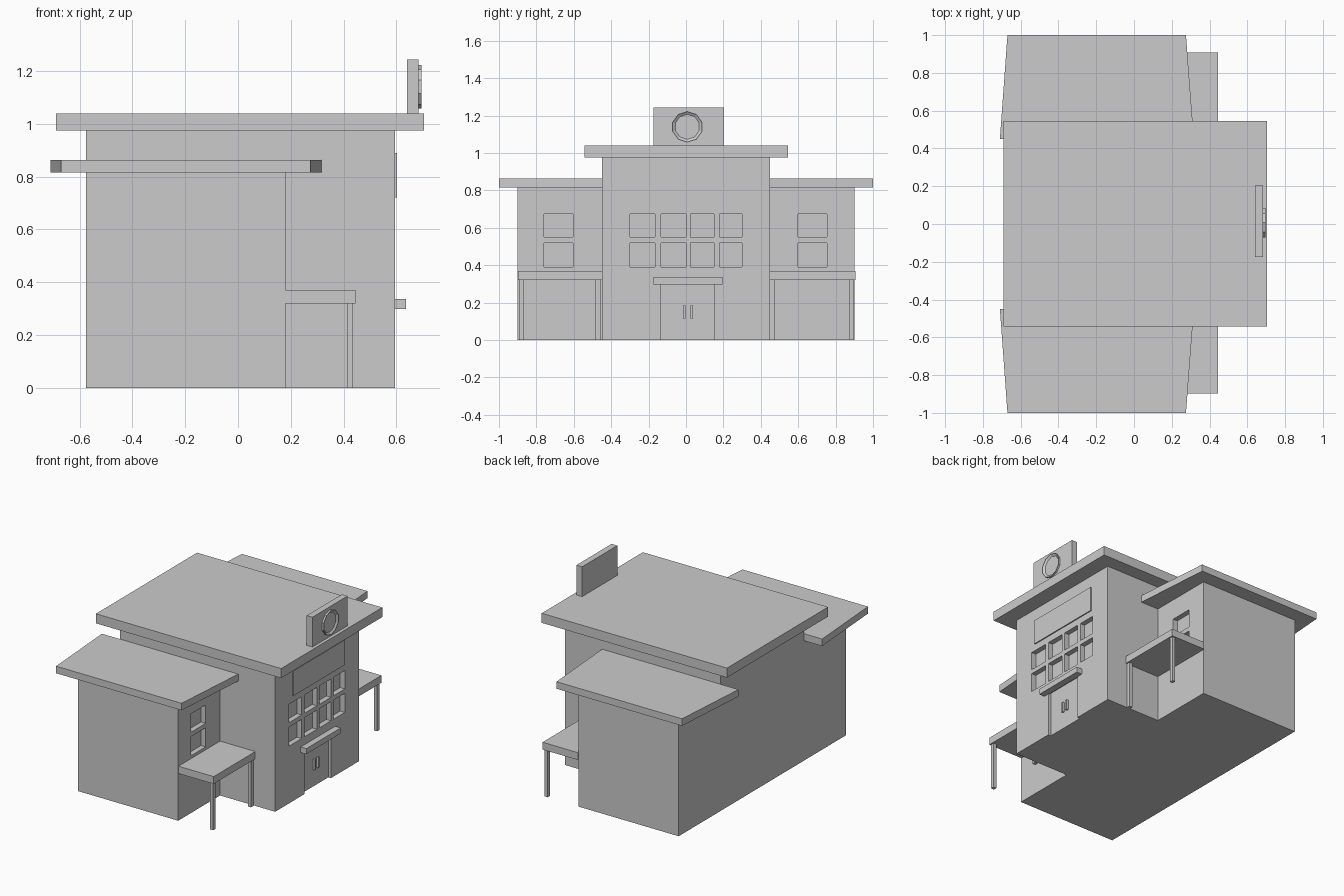
import bpy, bmesh, math
from mathutils import Matrix, Vector

if "Cube" in bpy.data.objects:
    bpy.data.objects.remove(bpy.data.objects["Cube"])


def finish(name, bm):
    bmesh.ops.recalc_face_normals(bm, faces=bm.faces)
    me = bpy.data.meshes.new(name)
    bm.to_mesh(me)
    bm.free()
    ob = bpy.data.objects.new(name, me)
    bpy.context.collection.objects.link(ob)
    return ob


def add_box(bm, x, y, z):
    size = (x[1] - x[0], y[1] - y[0], z[1] - z[0])
    mid = Vector(((x[0] + x[1]) / 2, (y[0] + y[1]) / 2, (z[0] + z[1]) / 2))
    bmesh.ops.create_cube(bm, size=1, matrix=Matrix.Translation(mid) @ Matrix.Diagonal((*size, 1)))


def boxes(name, *specs):
    bm = bmesh.new()
    for s in specs:
        add_box(bm, *s)
    return finish(name, bm)


def slab(name, outline, z0, z1):
    bm = bmesh.new()
    face = bm.faces.new([bm.verts.new((x, y, z0)) for x, y in outline])
    ext = bmesh.ops.extrude_face_region(bm, geom=[face], use_keep_orig=True)
    top = [v for v in ext["geom"] if isinstance(v, bmesh.types.BMVert)]
    bmesh.ops.translate(bm, verts=top, vec=(0, 0, z1 - z0))
    return finish(name, bm)


def boolean(target, tool, operation):
    tool.hide_render = True
    mod = target.modifiers.new("cut", 'BOOLEAN')
    mod.object, mod.operation, mod.solver = tool, operation, 'EXACT'
    bpy.context.view_layer.objects.active = target
    bpy.ops.object.modifier_apply(modifier=mod.name)
    bpy.data.objects.remove(tool, do_unlink=True)


FRONT, WING = 0.595, 0.18
rows = [(0.39, 0.52), (0.55, 0.675)]

# Walls: tall centre block joined to a lower block spanning both wings
walls = boxes("walls", ((-0.575, FRONT), (-0.45, 0.45), (0, 0.975)))
boolean(walls, boxes("wing_walls", ((-0.575, WING), (-0.9, 0.9), (0, 0.815))), 'UNION')

# Recesses for windows and the doorway
cuts = [((FRONT - 0.02, 0.7), (-0.135, 0.15), (-0.1, 0.31))]
for z in rows:
    for y in [(-0.30, -0.165), (-0.135, 0.0), (0.025, 0.15), (0.18, 0.30)]:
        cuts.append(((FRONT - 0.035, 0.7), y, z))
    for y in [(-0.76, -0.605), (0.60, 0.755)]:
        cuts.append(((WING - 0.035, 0.3), y, z))
boolean(walls, boxes("recess_cutter", *cuts), 'DIFFERENCE')

# Door handles and the canopy over the door
boxes("door_handles", *[((FRONT - 0.022, FRONT - 0.006), y, (0.115, 0.185))
                        for y in [(-0.015, -0.002), (0.024, 0.038)]])
boxes("door_canopy", ((FRONT - 0.005, 0.637), (-0.175, 0.195), (0.298, 0.336)))

# Blank name board
boxes("name_board", ((FRONT - 0.005, 0.603), (-0.265, 0.29), (0.72, 0.89)))

# Roofs: square centre slab and tapered wing slabs
boxes("main_roof", ((-0.69, 0.705), (-0.543, 0.545), (0.975, 1.04)))
for side, s in (("left", -1), ("right", 1)):
    slab(side + "_wing_roof",
         [(-0.71, s * 0.45), (0.317, s * 0.45), (0.275, s), (-0.67, s)], 0.815, 0.863)

# Side porches with two posts each
for side, y, posts in (("left", (-0.897, -0.45), [(-0.89, -0.865), (-0.483, -0.456)]),
                       ("right", (0.45, 0.907), [(0.45, 0.475), (0.873, 0.898)])):
    boxes(side + "_porch_roof", ((WING, 0.445), y, (0.32, 0.37)))
    boxes(side + "_porch_posts", *[((0.413, 0.436), p, (0, 0.32)) for p in posts])

# Rooftop panel with a plain rimmed disc
boxes("roof_panel", ((0.64, 0.683), (-0.175, 0.203), (1.04, 1.243)))
bm = bmesh.new()
bmesh.ops.create_cone(bm, cap_ends=True, segments=10, radius1=0.082, radius2=0.082, depth=0.014,
                      matrix=Matrix.Translation((0.689, 0.007, 1.14))
                      @ Matrix.Rotation(math.pi / 2, 4, 'Y') @ Matrix.Rotation(math.pi / 10, 4, 'Z'))
bm.normal_update()
cap = [f for f in bm.faces if f.normal.x > 0.9]
bmesh.ops.inset_region(bm, faces=cap, thickness=0.015)
bmesh.ops.translate(bm, verts=list({v for f in cap for v in f.verts}), vec=(-0.01, 0, 0))
finish("round_badge", bm)
